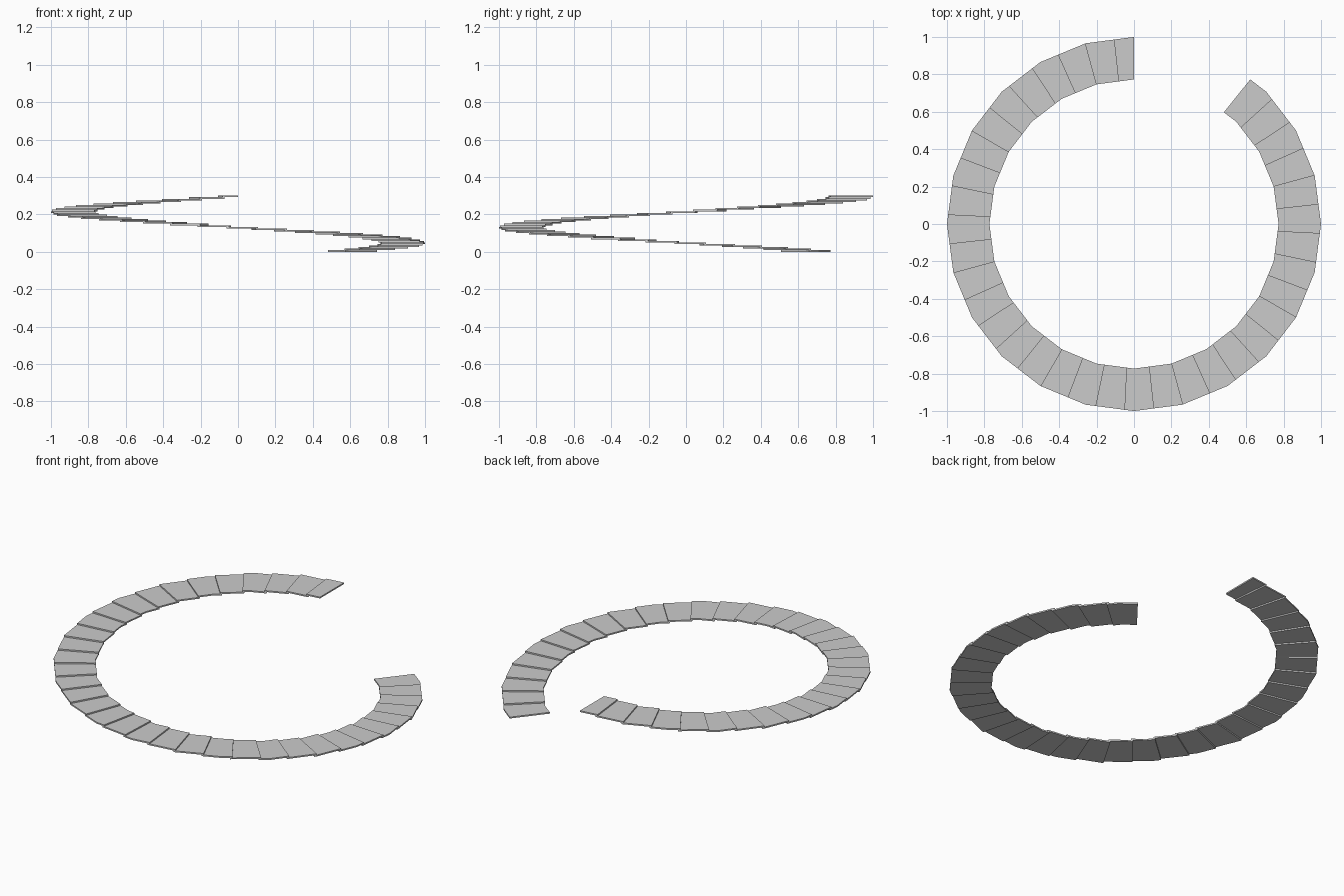
import bpy, bmesh, math

if "Cube" in bpy.data.objects:
    bpy.data.objects.remove(bpy.data.objects["Cube"])

R_OUT, R_IN = 1.0, 0.773     # ring radii
SEG = 15                     # facet angle of the 24-sided ring
START, STEP, WIDTH = 51.2, 9.0, 9.7
END = -270.0                 # the ring stops at the back centre
COUNT = 36
RISE = 0.3 / COUNT


def ring_point(radius, deg):
    """Point on the 24-sided polygon of given radius at an angle."""
    a = math.radians(deg)
    half = math.radians(SEG / 2)
    off = math.radians(deg % SEG) - half
    r = radius * math.cos(half) / math.cos(off)
    return r * math.cos(a), r * math.sin(a)


def make_step(i):
    """One flat solid tread following the faceted ring."""
    a0 = START - i * STEP
    a1 = max(a0 - WIDTH, END)
    corners = [k * SEG for k in range(-18, 4) if a1 + 0.05 < k * SEG < a0 - 0.05]
    angles = [a1] + corners + [a0]
    outline = [ring_point(R_OUT, a) for a in angles]
    outline += [ring_point(R_IN, a) for a in reversed(angles)]
    bm = bmesh.new()
    base = bm.faces.new([bm.verts.new((x, y, i * RISE)) for x, y in outline])
    ext = bmesh.ops.extrude_face_region(bm, geom=[base])
    top = [v for v in ext["geom"] if isinstance(v, bmesh.types.BMVert)]
    bmesh.ops.translate(bm, verts=top, vec=(0, 0, RISE))
    if not any(len(f.verts) == len(outline) and f.calc_center_median().z < i * RISE + 1e-5
               for f in bm.faces):
        bm.faces.new([v for v in bm.verts if v not in top])
    bmesh.ops.recalc_face_normals(bm, faces=bm.faces[:])
    mesh = bpy.data.meshes.new("ramp_step")
    bm.to_mesh(mesh)
    bm.free()
    obj = bpy.data.objects.new(f"ramp_step_{i + 1:02d}", mesh)
    bpy.context.collection.objects.link(obj)


# Spiral ramp of stacked treads, rising clockwise
for i in range(COUNT):
    make_step(i)
